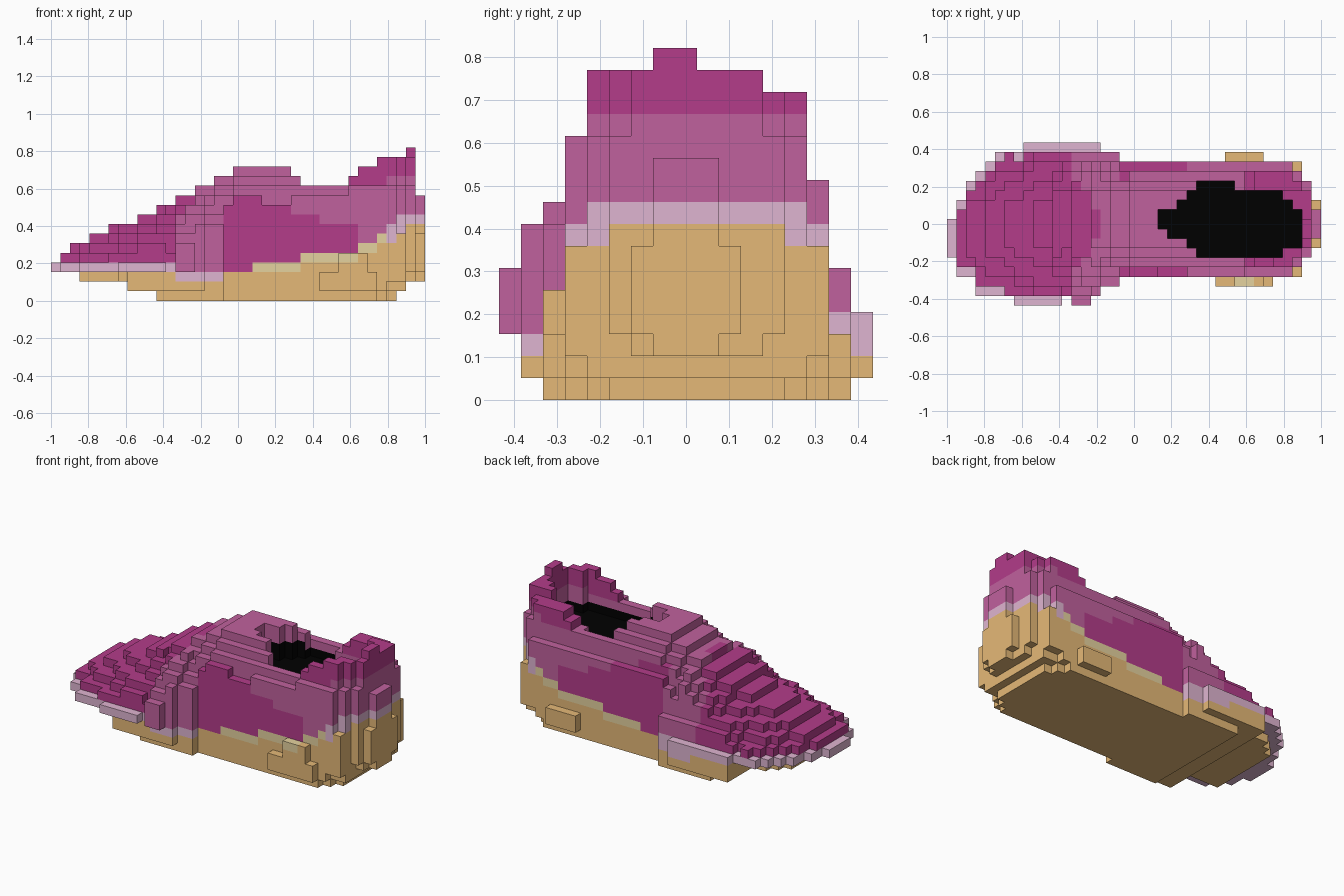
import bpy

if "Cube" in bpy.data.objects:
    bpy.data.objects.remove(bpy.data.objects["Cube"])

V = 2 / 39                      # block size
NX, NY = 39, 17


def runs(*pairs):
    """Expand (count, value) pairs into one value per block column along x."""
    return [v for n, v in pairs for _ in range(n)]


def lin(c):
    c /= 255
    return c / 12.92 if c <= 0.04045 else ((c + 0.055) / 1.055) ** 2.4


def material(name, rgb):
    m = bpy.data.materials.new(name)
    m.diffuse_color = (*[lin(c) for c in rgb], 1)
    m.use_nodes = True
    m.node_tree.nodes["Principled BSDF"].inputs["Base Color"].default_value = m.diffuse_color
    return m


MATS = {
    "magenta": material("magenta", (179, 60, 138)),
    "mauve": material("mauve", (192, 97, 157)),
    "pale": material("pale mauve", (223, 181, 209)),
    "tan": material("tan", (229, 185, 119)),
    "beige": material("beige", (229, 210, 159)),
    "black": material("black", (0, 0, 0)),
}

# Shoe profiles along x, in blocks: plan outline, top line, underside
LEFT = runs((1, 5), (2, 3), (4, 1), (5, 0), (1, 1), (2, 0), (1, 1), (2, 2), (19, 3), (1, 5), (1, 6))
RIGHT = runs((1, 9), (1, 11), (1, 13), (1, 14), (1, 15), (3, 16), (8, 17), (2, 16), (19, 15), (1, 13), (1, 11))
TOP = runs((1, 4), (1, 5), (2, 6), (2, 7), (3, 8), (2, 9), (2, 10), (2, 11), (2, 12), (2, 13),
           (8, 14), (2, 13), (2, 12), (1, 13), (2, 14), (3, 15), (1, 16), (1, 11))
BOTTOM = runs((3, 3), (5, 2), (3, 1), (25, 0), (1, 1), (1, 2), (1, 3))

# Foot opening: first column 22, y range per column
OPEN_LO = runs((1, 8), (2, 7), (1, 6), (9, 5), (2, 6))
OPEN_HI = runs((2, 10), (1, 11), (1, 12), (4, 13), (5, 12), (1, 11), (1, 10))
FLOOR = 10


def in_opening(i, j):
    return 22 <= i < 37 and OPEN_LO[i - 22] <= j < OPEN_HI[i - 22]


def column(i, j):
    """Bottom and top block levels of one column."""
    lo, hi = LEFT[i], RIGHT[i]
    if not lo <= j < hi:
        # small flares on the sides of the sole
        if j == 2 and 28 <= i <= 33:
            return (1, 5) if 30 <= i <= 32 else (1, 3)
        if j == 15 and 29 <= i <= 32:
            return 1, 3
        return 0, 0
    near = j < 8
    ring = min(j - lo, hi - 1 - j)
    bot, top = BOTTOM[i], TOP[i]
    if i < 19:                                   # domed toe and vamp
        t = abs(j + 0.5 - (lo + hi) / 2) / ((hi - lo) / 2)
        top = 4 + round((top - 4) * (1 - t ** (2 + max(0, i - 9) / 5)))
        if i < 3:
            pass
        elif i < 8:
            bot = min(3, bot + max(0, 2 - ring))
        elif near:
            bot = 3 if j == 0 else 1 if j == 1 else bot
        else:
            bot = max(bot, 1) if j == 16 else bot
        if j == 16:
            top = 4
        elif j == 15:
            top = min(top, 6)
        if j == 0:
            top = 6 if i in (13, 14) else 4
        elif near and i in (15, 16, 17):
            top = 8 if ring == 0 else max(top, 9)
        if i == 18 and ring < 2:
            top = 10 + ring
    elif i < 31:                                 # collar sloping down at both sides
        if ring == 0:
            top = min(top, (11 if i < 22 else 10 if i < 25 else 11) if near else 10)
        else:
            top = min(top, 11 + ring)
    elif i < 36:                                 # raised heel walls
        if ring == 0:
            top = min(top, 12 if near else 10)
            bot += (i == 34) + 2 * (i == 35)
        elif not near and ring < 3:
            top = min(top, 14)
        if ring == 1:
            bot += i == 35
    elif i == 36:                                # heel corners
        top = min(top, (7, 12, 15 if near else 14)[ring]) if ring < 3 else 15
        bot += ring == 0
    elif i == 37:
        top = 16 if j in (7, 8) else 12 if ring == 0 else 15
        bot += ring == 0
    else:                                        # rear bump of heel
        bot, top = (3, 7) if ring == 0 else (2, 11)
    if in_opening(i, j):
        top = FLOOR
    return bot, top


solid = set()
for i in range(NX):
    for j in range(NY):
        b, t = column(i, j)
        solid.update((i, j, k) for k in range(b, t))


def colour(i, j, k):
    """Paint regions by position on the shoe."""
    side = abs(j - 8)
    if i < 13:                                   # toe cap
        return "tan" if k < 3 else "pale" if k < 4 else "magenta"
    if i < 18:                                   # band across the ball of the foot
        if k < (3 if j < 8 else 4):
            return "tan" if k < 2 else "pale"
        return "magenta" if i < 16 - side * 0.6 and side < 5 and k > 7 else "mauve"
    if i < 37 - (side < 4):                      # flanks
        sole = 3 if i < 26 else 4 if i < 32 else 5 if i < 34 else 6 if i < 36 else 7
        if k < sole:
            return "tan"
        if k == sole and i > 20:
            return "beige" if i < 35 else "pale"
        if i >= 35 and k == sole + 1:
            return "pale"
        flank = 11 if i < 22 else 10 if i < 25 else 9 if i < 28 else 8 if i < 32 else 0
        if k < flank and side > 4:
            return "magenta"
        return "magenta" if i > 30 and k >= (12 if i < 35 else 13) else "mauve"
    # heel
    return "tan" if k < 8 else "pale" if k < 9 else "mauve" if k < 13 else "magenta"


# Outward faces of a block: direction and its four corners
SIDES = {
    (1, 0, 0): ((1, 0, 0), (1, 1, 0), (1, 1, 1), (1, 0, 1)),
    (-1, 0, 0): ((0, 1, 0), (0, 0, 0), (0, 0, 1), (0, 1, 1)),
    (0, 1, 0): ((1, 1, 0), (0, 1, 0), (0, 1, 1), (1, 1, 1)),
    (0, -1, 0): ((0, 0, 0), (1, 0, 0), (1, 0, 1), (0, 0, 1)),
    (0, 0, 1): ((0, 0, 1), (1, 0, 1), (1, 1, 1), (0, 1, 1)),
    (0, 0, -1): ((0, 1, 0), (1, 1, 0), (1, 0, 0), (0, 0, 0)),
}
PART = {"tan": "sole", "beige": "sole", "black": "lining"}
parts = {"sole": [], "upper": [], "lining": []}

for (i, j, k) in sorted(solid):
    for d, corners in SIDES.items():
        n = (i + d[0], j + d[1], k + d[2])
        if n in solid:
            continue
        c = colour(i, j, k)
        # dark lining inside the foot opening
        if in_opening(n[0], n[1]) and FLOOR <= n[2] < (12 if n[0] < 26 else 11):
            c = "black"
        quad = [(i + a, j + b, k + e) for a, b, e in corners]
        parts[PART.get(c, "upper")].append((quad, c))

# One mesh per part
for name, faces in parts.items():
    index, polys = {}, []
    for quad, _ in faces:
        polys.append([index.setdefault(p, len(index)) for p in quad])
    verts = [(x * V - 1, (y - NY / 2) * V, z * V) for x, y, z in index]
    mesh = bpy.data.meshes.new(name)
    mesh.from_pydata(verts, [], polys)
    used = sorted({c for _, c in faces})
    for c in used:
        mesh.materials.append(MATS[c])
    for p, (_, c) in zip(mesh.polygons, faces):
        p.material_index = used.index(c)
    mesh.update()
    bpy.context.collection.objects.link(bpy.data.objects.new(name, mesh))
